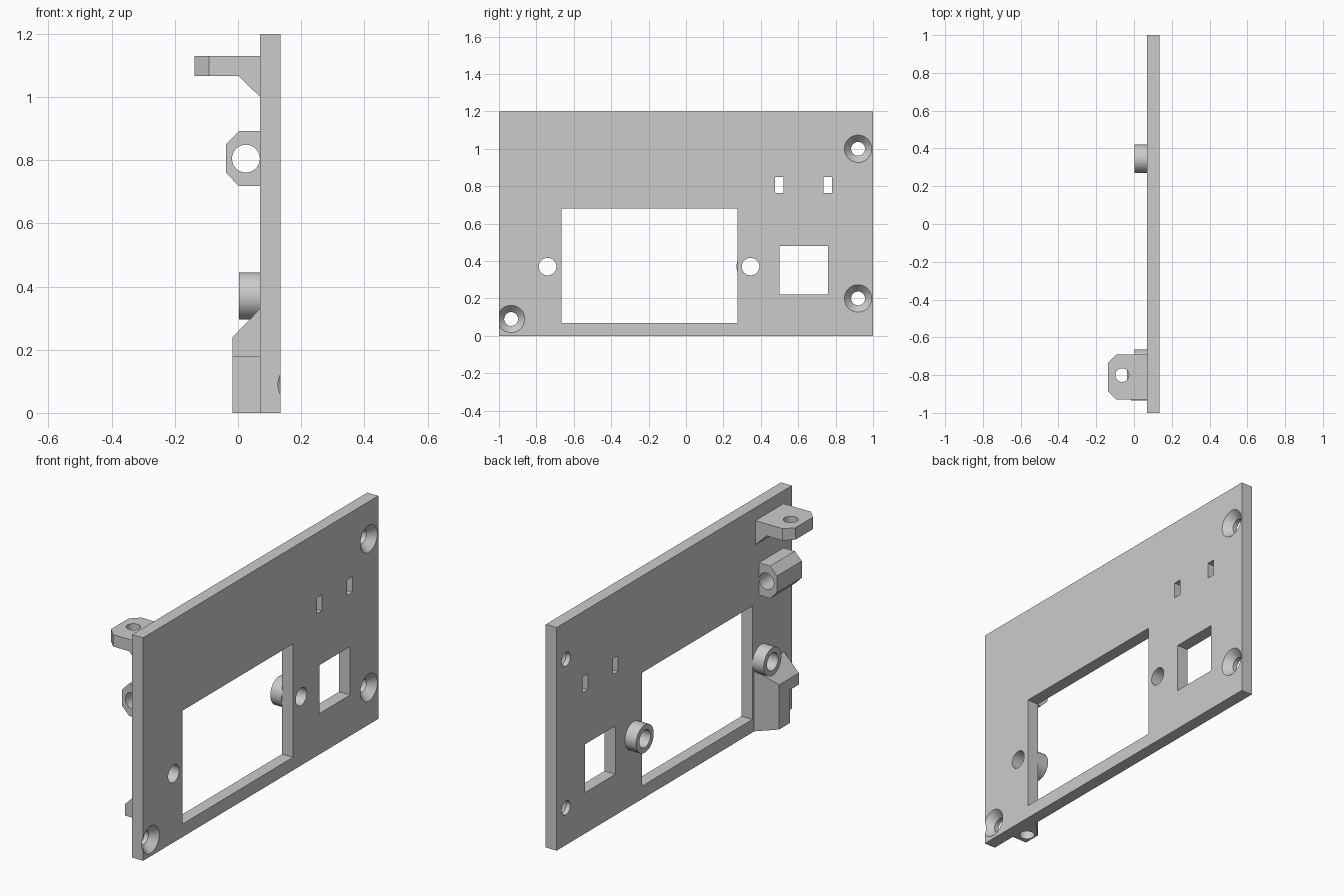
import bpy, bmesh, math
from mathutils import Vector

if "Cube" in bpy.data.objects:
    bpy.data.objects.remove(bpy.data.objects["Cube"], do_unlink=True)

grey = bpy.data.materials.new("plain grey")
grey.use_nodes = True
colour = (0.6, 0.6, 0.6, 1)
grey.diffuse_color = colour
grey.node_tree.nodes["Principled BSDF"].inputs["Base Color"].default_value = colour


def place(axis, a, b, t):
    """Point from two in-plane coordinates and a position along the axis."""
    return Vector({"x": (t, a, b), "y": (a, t, b), "z": (a, b, t)}[axis])


def loft(name, axis, sections):
    """Solid through matching outlines, each given as (position, points)."""
    bm = bmesh.new()
    rings = [[bm.verts.new(place(axis, a, b, t)) for a, b in pts] for t, pts in sections]
    n = len(rings[0])
    for r, s in zip(rings, rings[1:]):
        for i in range(n):
            j = (i + 1) % n
            bm.faces.new((r[i], r[j], s[j], s[i]))
    bm.faces.new(rings[0])
    bm.faces.new(rings[-1])
    bmesh.ops.recalc_face_normals(bm, faces=bm.faces[:])
    mesh = bpy.data.meshes.new(name)
    bm.to_mesh(mesh)
    bm.free()
    mesh.materials.append(grey)
    obj = bpy.data.objects.new(name, mesh)
    bpy.context.scene.collection.objects.link(obj)
    return obj


def prism(name, axis, pts, lo, hi):
    return loft(name, axis, [(lo, pts), (hi, pts)])


def rect(a0, a1, b0, b1):
    return [(a0, b0), (a1, b0), (a1, b1), (a0, b1)]


def circle(a, b, r, n=48):
    return [(a + r * math.cos(math.tau * i / n), b + r * math.sin(math.tau * i / n))
            for i in range(n)]


def select(obj):
    bpy.ops.object.select_all(action="DESELECT")
    obj.select_set(True)
    bpy.context.view_layer.objects.active = obj


def cut(obj, cutter):
    cutter.hide_render = True
    mod = obj.modifiers.new("cut", "BOOLEAN")
    mod.operation = "DIFFERENCE"
    mod.solver = "EXACT"
    mod.object = cutter
    select(obj)
    bpy.ops.object.modifier_apply(modifier=mod.name)
    bpy.data.objects.remove(cutter, do_unlink=True)


BACK, FACE = 0.07, 0.135
standoffs = {"front_standoff": (-0.74, 0.37), "rear_standoff": (0.345, 0.37)}


def standoff_hole(centre):
    return prism("hole_cutter", "x", circle(*centre, 0.047), -0.1, 0.2)


# Panel with its openings
panel = prism("panel", "x", rect(-1, 1, 0, 1.2), BACK, FACE)
openings = [
    (-0.665, 0.275, 0.07, 0.68),
    (0.5, 0.76, 0.22, 0.48),
    (0.477, 0.52, 0.765, 0.85),
    (0.735, 0.78, 0.765, 0.85),
]
for box in openings:
    cut(panel, prism("opening_cutter", "x", rect(*box), 0, 0.2))
for centre in standoffs.values():
    cut(panel, standoff_hole(centre))

# Countersunk screw holes
for centre in [(0.92, 1.0), (0.92, 0.2), (-0.935, 0.09)]:
    rings = [(0, 0.037), (0.095, 0.037), (FACE, 0.073), (0.145, 0.082)]
    cut(panel, loft("screw_cutter", "x", [(t, circle(*centre, r)) for t, r in rings]))

# Round standoffs behind the panel
parts = [panel]
for name, centre in standoffs.items():
    tube = prism(name, "x", circle(*centre, 0.075), 0.003, BACK)
    cut(tube, standoff_hole(centre))
    parts.append(tube)

# Upper tab with gusset, clipped corners and a vertical hole
tab = prism("upper_tab", "y",
            [(BACK, 1.13), (-0.137, 1.13), (-0.137, 1.066), (0.003, 1.066), (BACK, 1.0)],
            -0.93, -0.69)
for edge, s in ((-0.93, 1), (-0.69, -1)):
    cut(tab, prism("corner_cutter", "z",
                   [(-0.147, edge + s * 0.055), (-0.147, edge - s * 0.01),
                    (-0.082, edge - s * 0.01)], 0.9, 1.2))
cut(tab, prism("hole_cutter", "z", circle(-0.063, -0.8, 0.036), 0.9, 1.2))
parts.append(tab)

# Middle lug with a hole along its length
lug = prism("middle_lug", "y",
            [(BACK, 0.718), (0.003, 0.718), (-0.038, 0.76),
             (-0.038, 0.85), (0.003, 0.892), (BACK, 0.892)], -0.93, -0.72)
cut(lug, prism("hole_cutter", "y", circle(0.025, 0.805, 0.044), -1, -0.6))
parts.append(lug)

# Lower block: sloped top, slanted side, screw clearance and a blind hole
block = prism("lower_block", "y",
              [(BACK, 0), (-0.017, 0), (-0.017, 0.24), (BACK, 0.33)], -0.935, -0.68)
cut(block, prism("side_cutter", "z",
                 [(0.08, -0.67), (-0.03, -0.78), (-0.03, -0.67)], -0.1, 0.5))
cut(block, prism("clearance_cutter", "y", rect(-0.1, 0.1, -0.1, 0.178), -1, -0.86))
cut(block, prism("hole_cutter", "z", circle(0.028, -0.8, 0.038), -0.1, 0.15))
cut(block, standoff_hole(standoffs["front_standoff"]))
parts.append(block)

for part in parts:
    select(part)
    bpy.ops.object.shade_smooth_by_angle(angle=math.radians(25))
